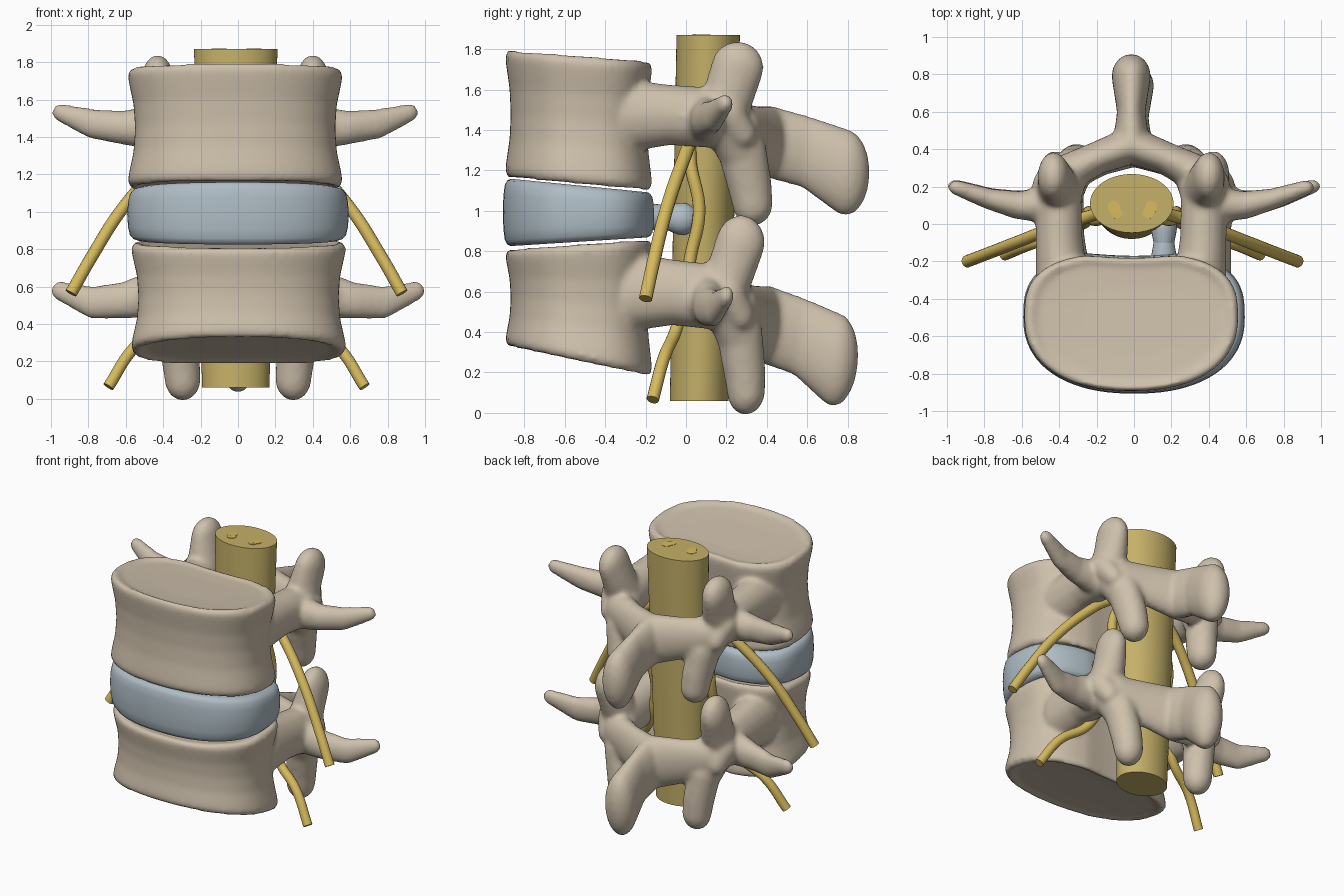
import bpy, bmesh
from math import sin, cos, pi, copysign
from mathutils import Vector

cube = bpy.data.objects.get("Cube")
if cube:
    bpy.data.objects.remove(cube)


def material(name, rgb):
    m = bpy.data.materials.new(name)
    m.use_nodes = True
    m.diffuse_color = (*rgb, 1)
    m.node_tree.nodes["Principled BSDF"].inputs["Base Color"].default_value = (*rgb, 1)
    return m


BONE = material("bone", (0.62, 0.53, 0.41))
DISC = material("disc_blue_grey", (0.43, 0.51, 0.56))
SAC = material("sac_ochre", (0.56, 0.44, 0.14))
NERVE = material("nerve_yellow", (0.67, 0.49, 0.11))

# Unit directions used for every ellipsoid
ball = bmesh.new()
bmesh.ops.create_icosphere(ball, subdivisions=3, radius=1)
DIRS = [v.co.copy() for v in ball.verts]
ball.free()


def finish(bm, name, mat, angle=None):
    bmesh.ops.recalc_face_normals(bm, faces=bm.faces)
    me = bpy.data.meshes.new(name)
    bm.to_mesh(me)
    bm.free()
    me.materials.append(mat)
    ob = bpy.data.objects.new(name, me)
    bpy.context.collection.objects.link(ob)
    select(ob)
    if angle:
        bpy.ops.object.shade_smooth_by_angle(angle=angle)
    else:
        bpy.ops.object.shade_smooth()
    return ob


def select(ob):
    bpy.ops.object.select_all(action='DESELECT')
    ob.select_set(True)
    bpy.context.view_layer.objects.active = ob


def limb(bm, nodes, place=lambda p: p):
    """Chain of convex hulls between ellipsoids (x, y, z, rx, ry, rz)."""
    for a, b in zip(nodes, nodes[1:]):
        pts = [Vector(n[:3]) + d * Vector(n[3:]) for n in (a, b) for d in DIRS]
        verts = [bm.verts.new(place(p)) for p in pts]
        hull = bmesh.ops.convex_hull(bm, input=verts)
        loose = {g for k in ("geom_interior", "geom_unused") for g in hull[k]
                 if isinstance(g, bmesh.types.BMVert)}
        bmesh.ops.delete(bm, geom=list(loose), context='VERTS')


def outline(t, s):
    """Kidney outline: round in front, flattened and slightly hollow behind."""
    c, n = cos(t), sin(t)
    e = 0.88 if n < 0 else 0.7
    x = 0.575 * copysign(abs(c) ** e, c)
    y = (0.395 if n < 0 else 0.345) * copysign(abs(n) ** e, n)
    if n > 0:
        y -= 0.025 * max(0, 1 - (x / 0.25) ** 2)
    return x * s, -0.5 + y * s


def loft(bm, rings, bottom, top, shift=0, seg=96):
    """Stack kidney rings (height fraction, scale) between two tilted planes."""
    def level(ends, y):
        k = (y + 0.88) / 0.71
        return ends[0] + (ends[1] - ends[0]) * k
    loops = []
    for h, s in rings:
        loop = []
        for i in range(seg):
            x, y = outline(2 * pi * i / seg, s)
            lo, hi = level(bottom, y), level(top, y)
            loop.append(bm.verts.new((x + shift, y, lo + (hi - lo) * h)))
        loops.append(loop)
    for a, b in zip(loops, loops[1:]):
        for i in range(seg):
            j = (i + 1) % seg
            bm.faces.new((a[i], a[j], b[j], b[i]))
    bm.faces.new(loops[0][::-1])
    bm.faces.new(loops[-1])


# Bony arch parts on one side, mirrored for the other
PEDICLE = [(.37, -.3, 1.47, .14, .14, .18), (.385, -.08, 1.475, .125, .1, .15),
           (.39, .14, 1.46, .125, .12, .15)]
SUPERIOR_PROCESS = [(.39, .17, 1.47, .12, .13, .13), (.40, .22, 1.6, .1, .13, .1),
                    (.415, .255, 1.71, .085, .13, .13)]
TRANSVERSE_PROCESS = [(.43, .1, 1.45, .11, .1, .12), (.6, .1, 1.45, .09, .075, .09),
                      (.76, .135, 1.47, .07, .055, .08), (.935, .195, 1.53, .045, .04, .048)]
INFERIOR_PROCESS = [(.37, .2, 1.43, .12, .12, .13), (.33, .28, 1.29, .1, .12, .12),
                    (.3, .315, 1.13, .1, .11, .12), (.29, .33, 1.035, .095, .1, .11)]
LAMINA = [(.35, .27, 1.4, .1, .1, .13), (.19, .35, 1.37, .1, .085, .15),
          (0, .42, 1.34, .1, .1, .18)]
BUMP = [(.46, .2, 1.48, .07, .09, .08), (.42, .28, 1.38, .07, .07, .07)]
SPINE = [(0, .42, 1.34, .1, .1, .18), (0, .6, 1.29, .075, .1, .18),
         (0, .79, 1.19, .105, .12, .215)]


def vertebra(name, bottom, top, shift, place):
    bm = bmesh.new()
    rings = [(.04, .5), (.03, .86), (0, .93), (0, .965), (.05, 1), (.13, .985),
             (.3, .945), (.5, .93), (.7, .945), (.87, .985), (.95, 1), (1, .965),
             (1, .93), (.97, .86), (.96, .5)]
    loft(bm, rings, bottom, top, shift)
    for side in (1, -1):
        for part in (PEDICLE, SUPERIOR_PROCESS, TRANSVERSE_PROCESS,
                     INFERIOR_PROCESS, LAMINA, BUMP):
            limb(bm, [(side * n[0], *n[1:]) for n in part], place)
    limb(bm, SPINE, place)
    ob = finish(bm, name, BONE)
    remesh = ob.modifiers.new("fuse", 'REMESH')
    remesh.mode = 'VOXEL'
    remesh.voxel_size = 0.016
    remesh.use_smooth_shade = True
    soften = ob.modifiers.new("soften", 'SMOOTH')
    soften.factor = 0.5
    soften.iterations = 8


def place_upper(p):
    return Vector((p.x - 0.015, p.y, p.z))


def place_lower(p):
    # Taller, tipped arch with lower side wings
    drop = 0.07 * min(1, max(0, abs(p.x) - 0.45) / 0.3)
    return Vector((p.x * 1.02,
                   0.245 + (p.y - 0.25) * 0.94 + 0.06 * (p.z - 1.4),
                   0.505 + (p.z - 1.4) * 1.08 - 0.03 * (p.y - 0.25) - drop))


vertebra("upper_vertebra", (1.165, 1.10), (1.795, 1.74), -0.015, place_upper)
vertebra("lower_vertebra", (0.33, 0.18), (0.81, 0.86), 0.003, place_lower)

# Disc with rounded rim
bm = bmesh.new()
loft(bm, [(0, .6), (0, .93), (.03, .975), (.1, 1.005), (.25, 1.022), (.5, 1.03),
          (.75, 1.022), (.9, 1.005), (.97, .975), (1, .93), (1, .6)],
     (0.825, 0.87), (1.16, 1.09))
finish(bm, "disc", DISC)

# Bulge escaping from the back of the disc
bm = bmesh.new()
limb(bm, [(.16, -.24, .97, .08, .08, .07), (.16, -.1, .97, .055, .05, .06),
          (.16, -.02, .96, .07, .08, .08)])
finish(bm, "disc_bulge", DISC)

# Sac of the spinal canal, an oval tapered tube
bm = bmesh.new()
bmesh.ops.create_cone(bm, cap_ends=True, segments=64, radius1=1, radius2=1, depth=1)
for v in bm.verts:
    k = v.co.z + 0.5
    v.co = ((0.18 + 0.043 * k) * v.co.x - 0.012,
            (0.145 + 0.012 * k) * v.co.y + 0.065 + 0.045 * k,
            0.06 + 1.81 * k)
finish(bm, "spinal_sac", SAC, 0.7)


def nerve(name, points, radius):
    cu = bpy.data.curves.new(name, 'CURVE')
    cu.dimensions = '3D'
    cu.bevel_depth = radius
    cu.bevel_resolution = 5
    cu.use_fill_caps = True
    sp = cu.splines.new('BEZIER')
    sp.bezier_points.add(len(points) - 1)
    for b, p in zip(sp.bezier_points, points):
        b.co = p
        b.handle_left_type = b.handle_right_type = 'AUTO'
    cu.materials.append(NERVE)
    ob = bpy.data.objects.new(name, cu)
    bpy.context.collection.objects.link(ob)
    select(ob)
    bpy.ops.object.convert(target='MESH')
    bpy.ops.object.shade_smooth_by_angle(angle=0.8)


# Nerve roots: one leaves below each pedicle
EXITING = [(.1, .09, 1.873), (.1, .08, 1.6), (.2, .05, 1.42), (.35, .005, 1.3),
           (.6, -.09, 1.03), (.78, -.16, .75), (.885, -.2, .565)]
PASSING = [(.085, .06, 1.873), (.1, .05, 1.45), (.2, .02, 1.27), (.235, .065, 1.0),
           (.24, .02, .76), (.29, -.01, .56), (.37, -.05, .41), (.55, -.11, .27),
           (.685, -.165, .065)]
for side, tag in ((1, "left"), (-1, "right")):
    for kind, path, r in (("exiting", EXITING, 0.033), ("passing", PASSING, 0.031)):
        nerve(f"{tag}_{kind}_nerve", [(side * x - 0.008, y, z) for x, y, z in path], r)
